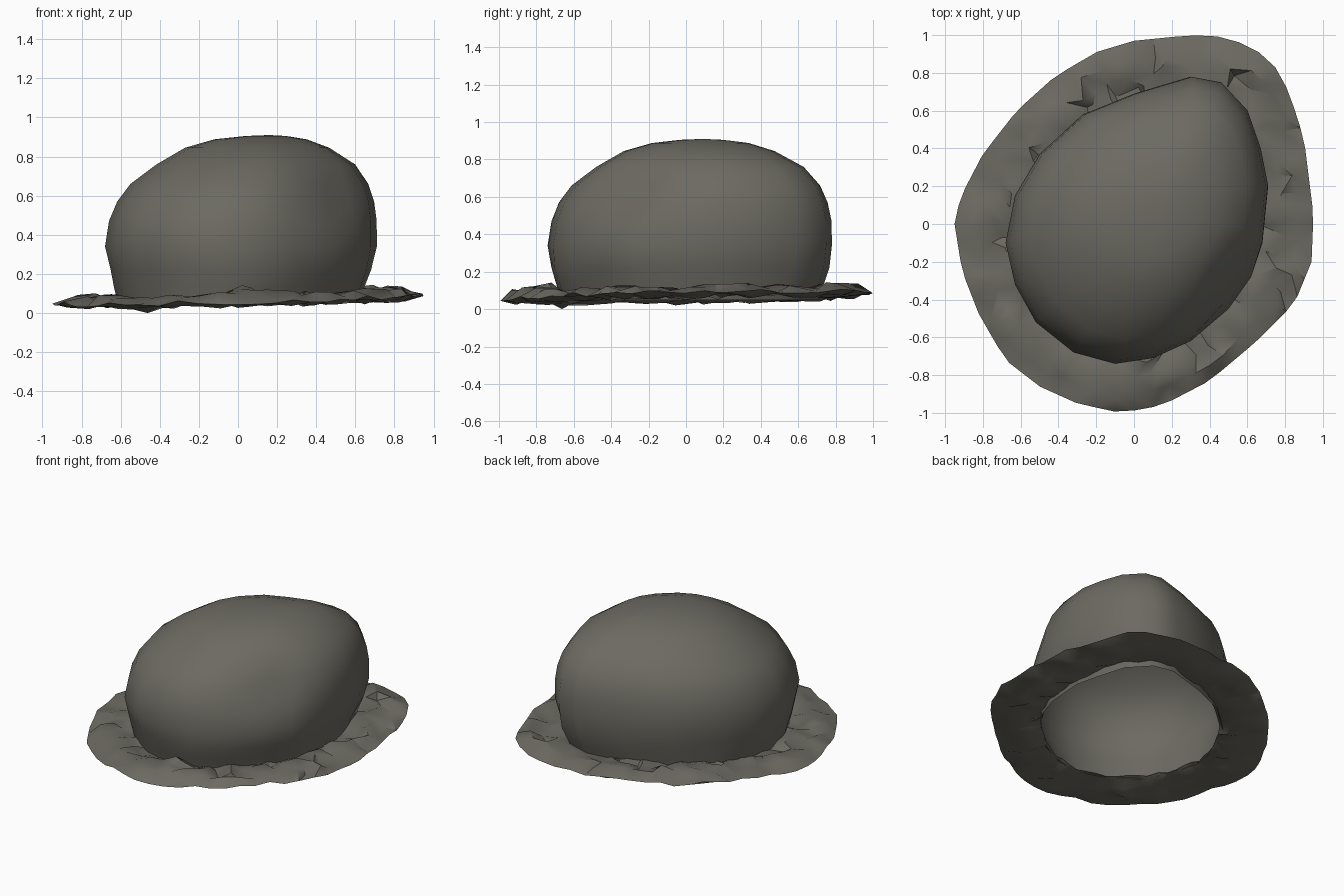
import bpy, bmesh, math, random
from mathutils import Vector, noise

if "Cube" in bpy.data.objects:
    bpy.data.objects.remove(bpy.data.objects["Cube"])

random.seed(4)

stone = bpy.data.materials.new("grey_stone")
stone.diffuse_color = (0.15, 0.145, 0.122, 1)
stone.use_nodes = True
stone.node_tree.nodes["Principled BSDF"].inputs["Base Color"].default_value = stone.diffuse_color

# Plan outlines (clockwise from the right)
ROCK = [(.71, .2), (.68, -.1), (.62, -.28), (.5, -.45), (.3, -.62), (.1, -.71), (-.1, -.74),
        (-.32, -.68), (-.52, -.52), (-.63, -.32), (-.68, -.1), (-.63, .15), (-.5, .37),
        (-.27, .58), (0, .69), (.3, .78), (.46, .75), (.6, .6), (.67, .4)][::-1]
SOIL = [(.95, .05), (.94, -.2), (.85, -.42), (.65, -.62), (.4, -.83), (.15, -.96), (-.07, -1),
        (-.3, -.95), (-.5, -.86), (-.68, -.72), (-.82, -.48), (-.91, -.25), (-.95, 0),
        (-.92, .14), (-.8, .37), (-.62, .6), (-.42, .78), (-.2, .91), (0, .97), (.3, 1),
        (.5, .99), (.72, .88), (.82, .7), (.9, .45)][::-1]
# Rock levels: height, plan scale, centre x, centre y
LEVELS = [(.05, .9, -.01, 0), (.13, .93, -.01, 0), (.22, .97, 0, 0), (.34, 1, 0, 0),
          (.47, .985, .01, .01), (.57, .945, .025, .02), (.66, .875, .045, .035),
          (.76, .73, .08, .06), (.845, .53, .09, .06), (.888, .34, .11, .07), (.905, .15, .14, .08)]


def at_angle(outline, a):
    """Point where a ray from the centre at angle a meets the outline."""
    d = Vector((math.cos(a), math.sin(a)))
    for p, q in zip(outline, outline[1:] + outline[:1]):
        p, q = Vector(p), Vector(q)
        cp, cq = d.cross(p), d.cross(q)
        if cp <= 0 < cq:
            hit = p.lerp(q, -cp / (cq - cp))
            if hit.dot(d) > 0:
                return hit
    return Vector(outline[0])


def finish(name, bm, angle):
    bmesh.ops.recalc_face_normals(bm, faces=bm.faces[:])
    me = bpy.data.meshes.new(name)
    bm.to_mesh(me)
    bm.free()
    ob = bpy.data.objects.new(name, me)
    bpy.context.collection.objects.link(ob)
    me.materials.append(stone)
    bpy.ops.object.select_all(action='DESELECT')
    ob.select_set(True)
    bpy.context.view_layer.objects.active = ob
    bpy.ops.object.shade_smooth_by_angle(angle=math.radians(angle))
    return ob


def bridge(bm, a, b):
    n = len(a)
    for i in range(n):
        j = (i + 1) % n
        bm.faces.new((a[i], a[j], b[j], b[i]))


# Boulder: open-bottomed dome with one worn flat side
bm = bmesh.new()
flat, limit = Vector((.72, -.55, .42)), .765
rings = []
for z, s, cx, cy in LEVELS:
    ring = []
    for x, y in ROCK:
        p = Vector((x * s + cx, y * s + cy, z))
        if z < .3:  # uneven foot
            p.xy *= 1 + .035 * noise.noise(Vector((x * 4, y * 4, z * 3)))
        over = p.dot(flat) - limit
        if over > 0:
            p -= flat * over
        ring.append(bm.verts.new(p))
    rings.append(ring)
for a, b in zip(rings, rings[1:]):
    bridge(bm, a, b)
tip = bm.verts.new((.16, .09, .91))
for i in range(len(ROCK)):
    bm.faces.new((rings[-1][i], rings[-1][(i + 1) % len(ROCK)], tip))
finish("boulder", bm, 50)

# Soil ring: thin rough closed skirt around the boulder
bm = bmesh.new()
N, R = 60, 4


def skirt_point(i, t, side):
    wob = random.uniform(-.35, .35) if 0 < t < 1 else 0
    a = (i + wob) * 2 * math.pi / N
    inner, outer = at_angle(ROCK, a) * .88, at_angle(SOIL, a)
    tt = t + (random.uniform(-.07, .07) if 0 < t < 1 else 0)
    p = inner.lerp(outer, tt)
    z = .068 + .022 * p.x + .015 * p.y
    if side > 0:
        z += .018 + random.uniform(-.022, .032)
        z += .045 * math.exp(-((p.x - .0) ** 2 + (p.y + .77) ** 2) / .02)  # front mound
    elif side < 0:
        z += -.012 + random.uniform(-.022, .015)
    else:
        z += random.uniform(-.012, .015)
    return bm.verts.new((p.x, p.y, max(z, 0.004)))


def loop(t, side):
    return [skirt_point(i, t, side) for i in range(N)]


edge_in, edge_out = loop(0, 0), loop(1, 0)
for side in (1, -1):
    rows = [edge_in] + [loop(k / R, side) for k in range(1, R)] + [edge_out]
    for a, b in zip(rows, rows[1:]):
        bridge(bm, a, b)
bmesh.ops.triangulate(bm, faces=bm.faces[:])
low = min(v.co.z for v in bm.verts)
for v in bm.verts:
    if v.co.z == low:
        v.co.z = 0
finish("soil_ring", bm, 40)
